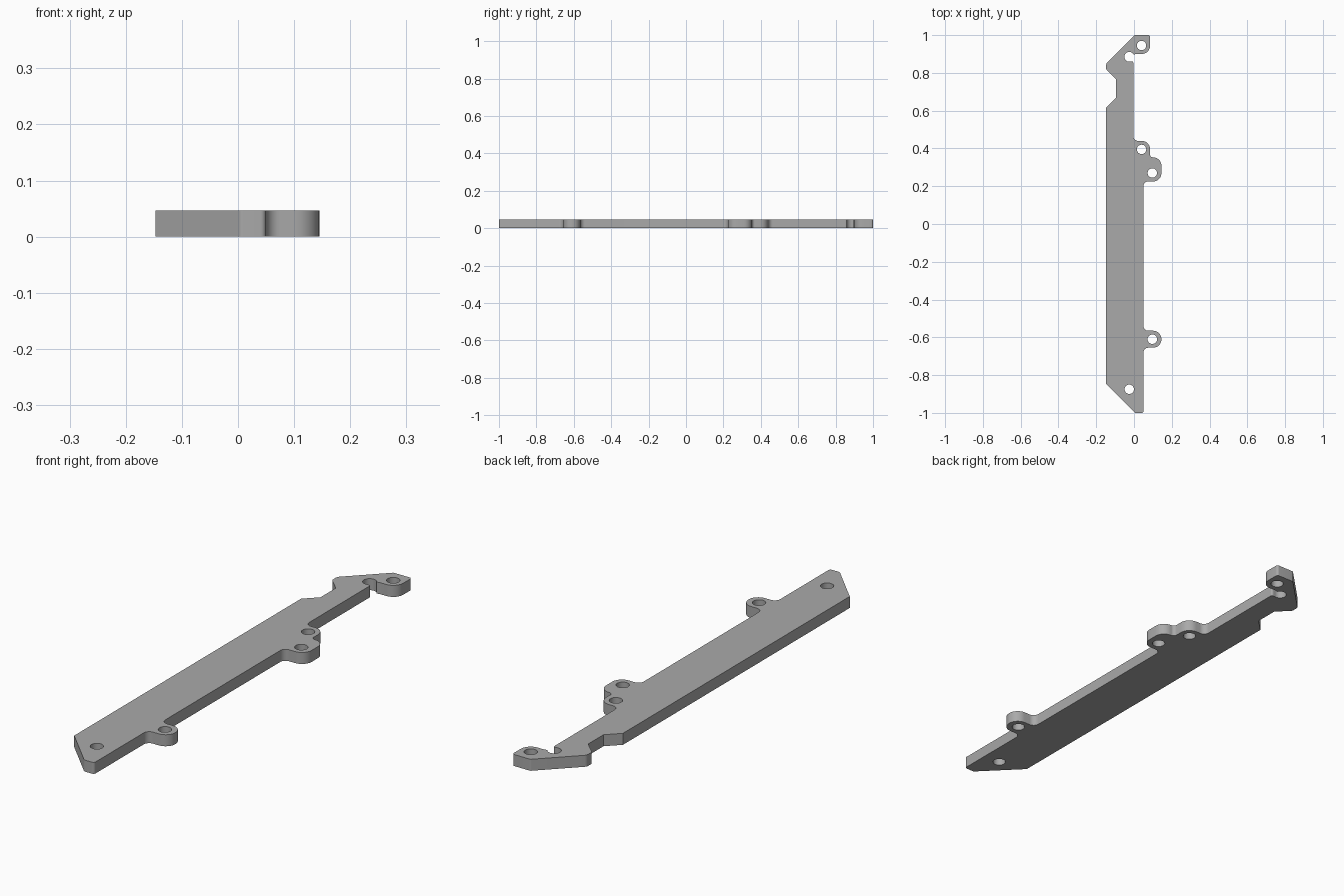
import bpy, bmesh, math
from mathutils import Vector

cube = bpy.data.objects.get("Cube")
if cube:
    bpy.data.objects.remove(cube)

THICK = 0.047
HOLE_R = 0.025


def rounded(corners, steps=8):
    """Outline from (x, y, radius) corners, each rounded with a tangent arc."""
    pts = []
    for i, (x, y, r) in enumerate(corners):
        p = Vector((x, y))
        if r == 0:
            pts.append(p)
            continue
        a = (Vector(corners[i - 1][:2]) - p).normalized()
        b = (Vector(corners[(i + 1) % len(corners)][:2]) - p).normalized()
        half = a.angle(b) / 2
        centre = p + (a + b).normalized() * (r / math.sin(half))
        s = p + a * (r / math.tan(half)) - centre
        e = p + b * (r / math.tan(half)) - centre
        sweep = math.pi - 2 * half
        for k in range(steps + 1):
            t = k / steps
            pts.append(centre + (s * math.sin((1 - t) * sweep) + e * math.sin(t * sweep)) / math.sin(sweep))
    return pts


def arc(cx, cy, r, start, end, steps):
    angles = [math.radians(start + (end - start) * k / steps) for k in range(steps + 1)]
    return [Vector((cx + r * math.cos(t), cy + r * math.sin(t))) for t in angles]


# Open hole beside the end tab, as part of the outline
open_hole = [(p.x, p.y, 0) for p in arc(-0.025, 0.885, 0.026, -70, -335, 18)]

# Counter-clockwise outline from the front tip
corners = [
    (0.005, -1, 0.01), (0.05, -1, 0.01),
    # front tab
    (0.05, -0.655, 0.025), (0.145, -0.655, 0.044), (0.145, -0.565, 0.044), (0.05, -0.565, 0.025),
    # double middle tab
    (0.05, 0.225, 0.025), (0.145, 0.225, 0.044), (0.145, 0.353, 0.044), (0.085, 0.353, 0.015),
    (0.085, 0.44, 0.044), (-0.003, 0.44, 0.025),
    # narrow back edge and open hole
    (-0.003, 0.86, 0.008), *open_hole, (0.008, 0.9, 0),
    # back tab and slanted end
    (0.085, 0.9, 0.044), (0.085, 1, 0.01), (0.003, 1, 0.01),
    (-0.147, 0.85, 0.02), (-0.147, 0.817, 0.015),
    # side notch and long straight edge
    (-0.095, 0.767, 0), (-0.095, 0.668, 0), (-0.147, 0.617, 0), (-0.147, -0.847, 0),
]
holes = [(-0.025, -0.875), (0.097, -0.61), (0.097, 0.27), (0.04, 0.395), (0.04, 0.945)]

# Filled flat curve with holes, extruded to the plate thickness
curve = bpy.data.curves.new("plate_profile", "CURVE")
curve.dimensions = "2D"
curve.fill_mode = "BOTH"
curve.extrude = THICK / 2
loops = [rounded(corners)] + [arc(x, y, HOLE_R, 0, 345, 23) for x, y in holes]
for loop in loops:
    spline = curve.splines.new("POLY")
    spline.points.add(len(loop) - 1)
    for point, co in zip(spline.points, loop):
        point.co = (co.x, co.y, 0, 1)
    spline.use_cyclic_u = True

plate = bpy.data.objects.new("mounting_plate", curve)
bpy.context.collection.objects.link(plate)
bpy.ops.object.select_all(action="DESELECT")
plate.select_set(True)
bpy.context.view_layer.objects.active = plate
bpy.ops.object.convert(target="MESH")
plate = bpy.context.object

# Weld the shell and stand it on the ground
bm = bmesh.new()
bm.from_mesh(plate.data)
bmesh.ops.remove_doubles(bm, verts=bm.verts, dist=0.0002)
bmesh.ops.translate(bm, verts=bm.verts, vec=(0, 0, THICK / 2))
bmesh.ops.recalc_face_normals(bm, faces=bm.faces)
bm.to_mesh(plate.data)
bm.free()

grey = bpy.data.materials.new("plain_grey")
grey.use_nodes = True
colour = (0.4, 0.4, 0.4, 1)
grey.diffuse_color = colour
grey.node_tree.nodes["Principled BSDF"].inputs["Base Color"].default_value = colour
plate.data.materials.clear()
plate.data.materials.append(grey)
bpy.ops.object.shade_smooth_by_angle(angle=math.radians(30))
